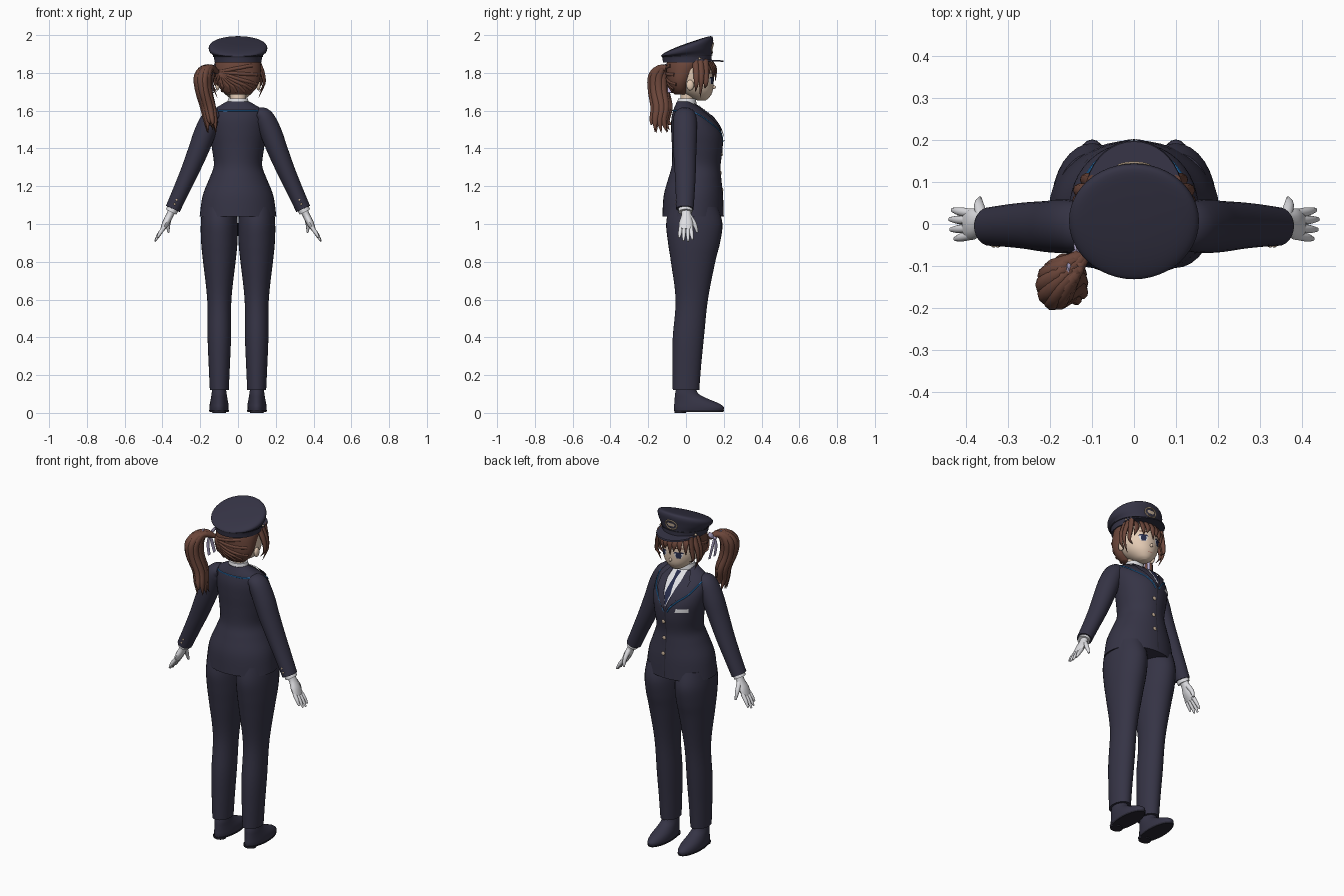
import bpy, bmesh, math, random
from mathutils import Vector
from mathutils.bvhtree import BVHTree

random.seed(4)
if "Cube" in bpy.data.objects:
    bpy.data.objects.remove(bpy.data.objects["Cube"])


def material(name, r, g, b):
    m = bpy.data.materials.new(name)
    m.use_nodes = True
    m.diffuse_color = (r, g, b, 1)
    node = next(n for n in m.node_tree.nodes if n.type == 'BSDF_PRINCIPLED')
    node.inputs["Base Color"].default_value = (r, g, b, 1)
    node.inputs["Roughness"].default_value = 0.8
    return m


NAVY = material("navy cloth", .036, .034, .06)
DARK = material("dark leather", .02, .019, .03)
HAIR = material("brown hair", .15, .062, .043)
SKIN = material("skin", .78, .6, .46)
WHITE = material("white cloth", .74, .74, .77)
BLUE = material("blue piping", .02, .17, .45)
LILAC = material("lilac ribbon", .52, .46, .7)
BRASS = material("pale brass", .55, .42, .3)
EYE = material("dark blue eye", .02, .025, .07)
LIP = material("lip", .55, .25, .2)


def finish(bm, name, mat):
    me = bpy.data.meshes.new(name)
    bm.to_mesh(me)
    bm.free()
    me.materials.append(mat)
    ob = bpy.data.objects.new(name, me)
    bpy.context.collection.objects.link(ob)
    bpy.ops.object.select_all(action='DESELECT')
    ob.select_set(True)
    bpy.context.view_layer.objects.active = ob
    bpy.ops.object.shade_smooth_by_angle(angle=math.radians(50))
    return ob


def resample(keys, steps):
    """Smooth curve through all the keys."""
    keys = [list(k) + [0] * (6 - len(k)) for k in keys]
    out = []
    for i in range(len(keys) - 1):
        a, b = keys[max(i - 1, 0)], keys[i]
        c, d = keys[i + 1], keys[min(i + 2, len(keys) - 1)]
        for j in range(steps):
            t = j / steps
            out.append([q + .5 * t * (r - p + t * (2 * p - 5 * q + 4 * r - s + t * (3 * (q - r) + s - p)))
                        for p, q, r, s in zip(a, b, c, d)])
    return out + [keys[-1]]


def sweep(name, paths, mat, follow=True, sides=12, steps=4):
    """Skin oval rings given as x, y, z, side radius, depth radius, slope."""
    bm = bmesh.new()
    for path in paths:
        ks = resample(path, steps)
        rings = []
        for i, (x, y, z, ra, rb, slope) in enumerate(ks):
            a, b = Vector((1, 0, 0)), Vector((0, 1, slope))
            if follow:
                t = (Vector(ks[min(i + 1, len(ks) - 1)][:3]) - Vector(ks[max(i - 1, 0)][:3])).normalized()
                b = (Vector((0, 1, 0)) - t * t.y).normalized()
                a = b.cross(t)
            angles = [math.tau * j / sides for j in range(sides)]
            rings.append([bm.verts.new(Vector((x, y, z)) + a * max(ra, .0005) * math.cos(w)
                                       + b * max(rb, .0005) * math.sin(w)) for w in angles])
        for r, s in zip(rings, rings[1:]):
            for j in range(sides):
                k = (j + 1) % sides
                bm.faces.new((r[j], r[k], s[k], s[j]))
        bm.faces.new(rings[0])
        bm.faces.new(rings[-1])
    bmesh.ops.recalc_face_normals(bm, faces=bm.faces)
    return finish(bm, name, mat)


def body(name, keys, mat, cx=0, sides=40, steps=5):
    """Upright form from rows of z, back y, front y, half width, slope."""
    path = [(cx, (k[1] + k[2]) / 2, k[0], k[3], (k[2] - k[1]) / 2, k[4] if len(k) > 4 else 0) for k in keys]
    return sweep(name, [path], mat, False, sides, steps)


def ball(name, at, size, mat):
    bm = bmesh.new()
    bmesh.ops.create_uvsphere(bm, u_segments=16, v_segments=10, radius=1)
    bmesh.ops.scale(bm, vec=size, verts=bm.verts)
    bmesh.ops.translate(bm, vec=at, verts=bm.verts)
    return finish(bm, name, mat)


def surface(ob):
    return BVHTree.FromPolygons([v.co for v in ob.data.vertices], [p.vertices for p in ob.data.polygons])


def front_point(tree, x, z, lift):
    hit = tree.ray_cast(Vector((x, 1, z)), Vector((0, -1, 0)))
    if hit[0] is None:
        hit = tree.find_nearest(Vector((x, .1, z)))
    return hit[0] + hit[1] * lift


def patch(name, tree, rows, mat, lift=.004, across=8, down=5):
    """Thin plate laid on a front surface from rows of z, left x, right x."""
    bm = bmesh.new()
    grid = []
    for i in range((len(rows) - 1) * down + 1):
        k = min(i // down, len(rows) - 2)
        t = i / down - k
        z, l, r = [p + (q - p) * t for p, q in zip(rows[k], rows[k + 1])]
        l, r = min(l, r), max(l, r)
        grid.append([bm.verts.new(front_point(tree, l + (r - l) * j / across, z, lift)) for j in range(across + 1)])
    for a, b in zip(grid, grid[1:]):
        for j in range(across):
            bm.faces.new((a[j], a[j + 1], b[j + 1], b[j]))
    return finish(bm, name, mat)


# Jacket, shirt and tie
jacket = body("jacket", [
    (1.04, -.125, .2, .203), (1.15, -.118, .196, .187), (1.24, -.094, .187, .152), (1.31, -.075, .183, .128),
    (1.4, -.074, .194, .138), (1.48, -.078, .19, .15), (1.55, -.078, .152, .152), (1.6, -.068, .095, .135),
    (1.632, -.055, .05, .088), (1.648, -.048, .035, .06)], NAVY)
chest = surface(jacket)
patch("shirt_front", chest, [(1.635, -.04, .04), (1.59, -.045, .045), (1.47, -.003, .003)], WHITE, .004)
patch("tie", chest, [(1.625, -.014, .014), (1.595, -.008, .008), (1.53, -.018, .018), (1.475, -.003, .003)], EYE, .007)
for s in (1, -1):
    patch("lapel", chest, [(1.63, s * .042, s * .06), (1.59, s * .043, s * .09), (1.545, s * .03, s * .085),
                           (1.44, s * .0, s * .006)], NAVY, .008)
patch("pocket_square", chest, [(1.462, -.115, -.06), (1.44, -.115, -.055)], WHITE, .005)
patch("jacket_opening", chest, [(1.45, -.002, .002), (1.05, -.002, .002)], DARK, .003, 1, 20)
for z in (1.37, 1.27, 1.18):
    ball("button", front_point(chest, .015, z, 0), (.011, .005, .011), BRASS)
piping = []
for s in (1, -1):
    line = resample([(0, -.1, 1.61), (s * .08, -.085, 1.607), (s * .125, -.02, 1.602), (s * .13, .06, 1.58),
                     (s * .1, .13, 1.53), (s * .05, .2, 1.49), (s * .012, .22, 1.435)], 4)
    piping.append([(*(chest.find_nearest(Vector(p[:3]))[0]), .004, .004) for p in line])
sweep("collar_piping", piping, BLUE, sides=6, steps=1)
body("neck", [(1.6, -.035, .04, .043), (1.65, -.03, .042, .041), (1.72, -.03, .05, .045)], SKIN, sides=24)
body("shirt_collar", [(1.63, -.05, .056, .06), (1.665, -.042, .052, .052)], WHITE, sides=32)

# Sleeves, cuffs and gloves
for s in (1, -1):
    sweep("sleeve", [[(s * .1, -.008, 1.585, .03, .045), (s * .135, -.006, 1.567, .05, .06),
                      (s * .172, -.005, 1.49, .057, .064), (s * .21, -.006, 1.39, .054, .061),
                      (s * .255, -.004, 1.28, .048, .056), (s * .3, -.004, 1.18, .043, .051),
                      (s * .345, -.006, 1.08, .04, .046)]], NAVY, sides=28)
    sweep("shirt_cuff", [[(s * .335, -.004, 1.1, .03, .036), (s * .354, -.003, 1.064, .032, .037)]], WHITE, sides=20)
    hand = [[(s * .345, 0, 1.08, .022, .026), (s * .362, .002, 1.045, .019, .027),
             (s * .382, 0, 1.005, .019, .037), (s * .4, -.002, .97, .012, .036)]]
    for y, reach in ((-.032, .75), (-.012, .95), (.01, 1), (.03, .88)):
        hand.append([(s * .39, y * .85, .985, .011, .011), (s * (.39 + .03 * reach), y, .985 - .043 * reach, .01, .01),
                     (s * (.39 + .05 * reach), y * 1.12, .985 - .078 * reach, .004, .005)])
    hand.append([(s * .362, .015, 1.045, .014, .014), (s * .37, .045, 1.0, .012, .012),
                 (s * .368, .06, .955, .005, .006)])
    sweep("glove", hand, WHITE)
    for k in (0, 1):
        ball("cuff_button", (s * (.335 - .01 * k), -.052, 1.105 + .022 * k), (.006, .004, .006), BRASS)

# Trousers and shoes
for s in (1, -1):
    body("trouser_leg", [
        (1.09, -.09, .17, .09), (1.0, -.105, .193, .098), (.9, -.095, .18, .096), (.8, -.08, .155, .086),
        (.6, -.055, .116, .064), (.4, -.07, .095, .062), (.25, -.072, .08, .056), (.12, -.07, .07, .05)],
        NAVY, s * .099, 32)
    body("shoe", [(.012, -.062, .198, .05), (.03, -.064, .2, .051), (.05, -.062, .175, .049),
                  (.075, -.06, .115, .044), (.1, -.058, .068, .04), (.13, -.052, .05, .036)], NAVY, s * .1, 28)
    body("shoe_sole", [(.006, -.06, .198, .051), (.014, -.064, .202, .053)], DARK, s * .1, 28, 1)
    body("shoe_heel", [(0, -.06, .0, .036), (.014, -.062, .005, .038)], DARK, s * .1, 20, 1)

# Head and face
head = body("head", [
    (1.655, .06, .105, .018), (1.668, .025, .122, .045), (1.7, -.03, .14, .08), (1.74, -.07, .146, .103),
    (1.78, -.085, .147, .11), (1.83, -.09, .142, .11), (1.88, -.08, .12, .095)], SKIN)
face = surface(head)
ball("nose", (0, .146, 1.725), (.008, .012, .01), SKIN)
patch("mouth", face, [(1.69, -.016, .016), (1.687, -.012, .012)], LIP, .002, 6, 2)
for s in (1, -1):
    e = s * .046
    ball("ear", (s * .108, .022, 1.735), (.012, .02, .028), SKIN)
    patch("eye_white", face, [(1.773, e - .021, e + .021), (1.755, e - .02, e + .02), (1.741, e - .011, e + .011)],
          WHITE, .002)
    patch("iris", face, [(1.773, e - .011, e + .011), (1.757, e - .014, e + .014), (1.741, e - .009, e + .009)],
          EYE, .004)
    patch("eyelash", face, [(1.779, e - .018, e + .018), (1.77, e - .025, e + .025)], EYE, .005, 8, 2)
    patch("eyebrow", face, [(1.802, e - .02, e + .02), (1.797, e - .022, e + .022)], HAIR, .003, 6, 2)

# Hair cap with strands combed to the tie
cap = body("hair_back", [
    (1.685, -.06, .0, .06), (1.71, -.08, .02, .09), (1.75, -.098, .04, .112), (1.8, -.104, .07, .12),
    (1.86, -.1, .11, .118), (1.9, -.07, .1, .09)], HAIR)
scalp = surface(cap)
tie = Vector((-.115, -.065, 1.805))
combed = []
for x, y, z in ((-.05, -.07, 1.69), (-.01, -.08, 1.69), (.035, -.08, 1.695), (.075, -.07, 1.71), (.1, -.05, 1.74),
                (.1, -.06, 1.79), (.08, -.09, 1.84), (-.085, -.03, 1.7), (-.11, .02, 1.73), (-.12, .05, 1.8)):
    pts = [scalp.find_nearest(Vector((x, y, z)).lerp(tie, t / 6) + Vector((0, -.04, 0)) * (t % 6 > 0))[0] for t in range(7)]
    combed.append([(*p, .009, .006) for p in pts])
sweep("combed_strands", combed, HAIR, sides=8, steps=3)

# Fringe and side locks
fringe = []
for i in range(9):
    x = -.1 + .025 * i
    top = front_point(face, x * .95, 1.855, .004)
    low = 1.775 + .014 * math.cos(i * 2.4)
    mid = front_point(face, x, 1.82, .011)
    tip = front_point(face, x * 1.04 + .008 * math.sin(i * 3), low, .009)
    fringe.append([(*top, .018, .009), (*mid, .017, .009), (*tip, .001, .002)])
sweep("fringe", fringe, HAIR, sides=8)
locks = []
for s in (1, -1):
    for y, low, bow in ((.1, 1.72, .112), (.075, 1.67, .128), (.05, 1.7, .13)):
        locks.append([(s * .1, y, 1.87, .014, .018), (s * bow, y + .005, 1.8, .012, .017),
                      (s * (bow + .008), y + .005, 1.74, .007, .011), (s * (bow - .018), y, low, .001, .001)])
sweep("side_locks", locks, HAIR, sides=8)

# Ponytail and bow
tail = []
for i in range(11):
    w = math.tau * i / 10
    u, v = (.026 * math.cos(w), .036 * math.sin(w)) if i < 10 else (0, 0)
    k = random.uniform(.8, 1.15)
    end = 1.475 + random.random() * .06
    tail.append([(-.11, -.065, 1.805, .012, .012), (-.155 + u * .6, -.11 + v * .6, 1.828, .017, .017),
                 (-.185 + u, -.142 + v, 1.785, .022, .024), (-.182 + u, -.145 + v, 1.71, .02, .024),
                 (-.158 + u * k, -.13 + v * k, 1.62, .018, .022), (-.145 + u * k, -.14 + v * k, 1.55, .013, .017),
                 (-.14 + u * k, -.13 + v * 1.5 * k, end, .001, .001)])
sweep("ponytail", tail, HAIR, sides=10)
ribbon = []
for s in (1, -1):
    ribbon.append([(-.135, -.075, 1.81, .006, .006), (-.14 + s * .012, -.075 + s * .025, 1.83, .008, .016),
                   (-.14 + s * .018, -.075 + s * .035, 1.845, .003, .008)])
    ribbon.append([(-.135, -.075, 1.81, .004, .006), (-.14, -.065 + s * .018, 1.76, .004, .013),
                   (-.13, -.06 + s * .025, 1.695, .002, .012)])
sweep("hair_ribbon", ribbon, LILAC, sides=8)
ball("ribbon_knot", (-.137, -.075, 1.812), (.014, .014, .014), LILAC)

# Peaked cap
crown = body("cap_crown", [
    (1.855, -.122, .135, .124), (1.89, -.126, .136, .13, .04), (1.912, -.132, .14, .15, .18),
    (1.938, -.126, .144, .154, .3), (1.954, -.1, .13, .132, .35), (1.959, -.05, .08, .07, .35),
    (1.96, .0, .03, .01, .35)], NAVY, sides=48)
body("cap_band_seam", [(1.886, -.128, .139, .132, .04), (1.891, -.128, .139, .132, .04)], DARK, sides=48, steps=1)
body("cap_visor", [(1.866, -.07, .2, .118, -.06), (1.874, -.07, .197, .117, -.06)], NAVY, sides=40, steps=1)
front = surface(crown)
rim = []
for i in range(25):
    w = math.tau * i / 24
    p = front_point(front, .036 * math.cos(w), 1.932 + .026 * math.sin(w), .003)
    rim.append((*p, .004, .004))
sweep("badge_rim", [rim], BRASS, sides=6, steps=1)
patch("badge_plate", front, [(1.942, -.018, .018), (1.934, -.024, .024), (1.924, -.015, .015)], BRASS, .004)
for s in (1, -1):
    ball("strap_button", (s * .115, .072, 1.876), (.007, .007, .007), BRASS)
